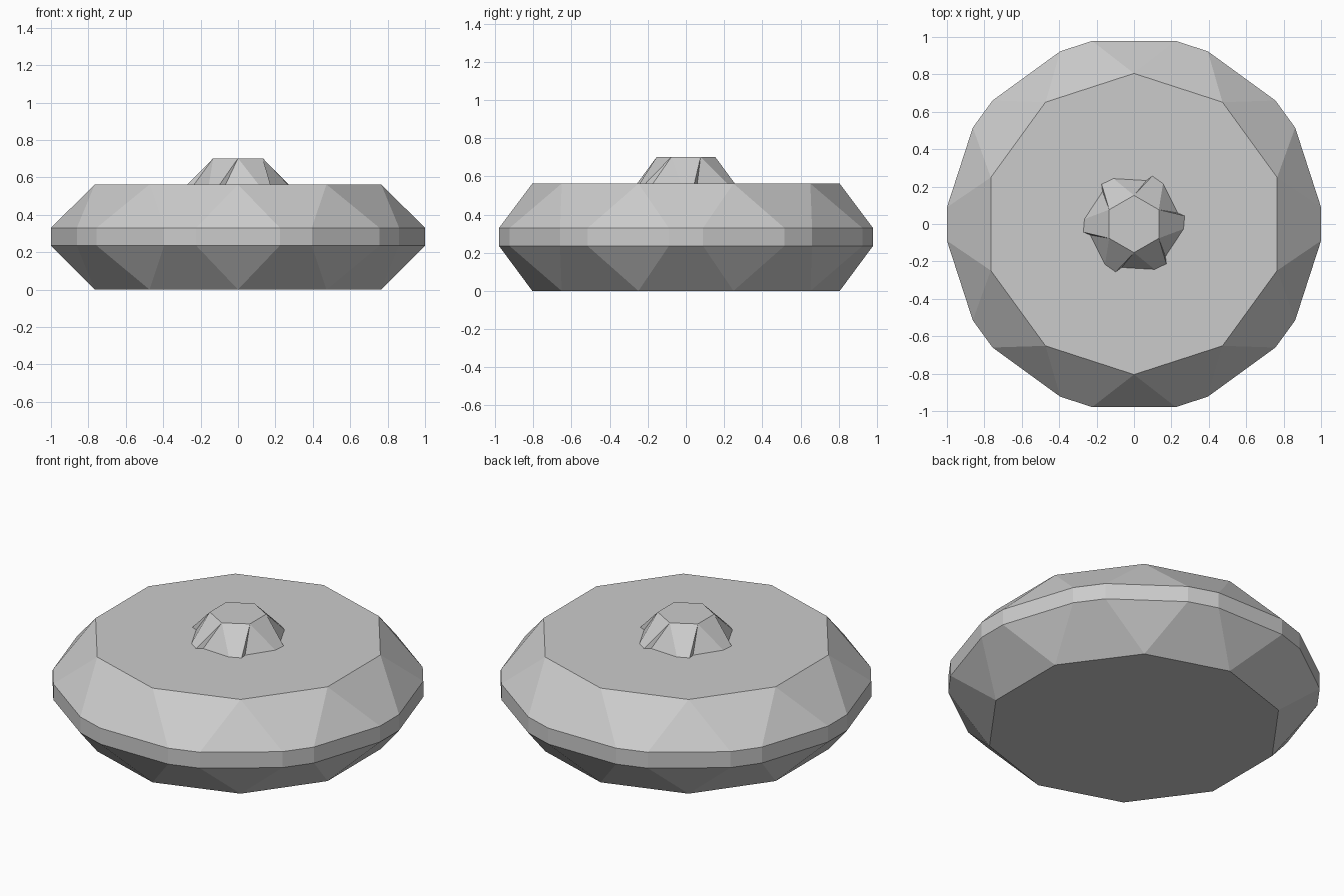
import bpy, bmesh
from math import radians, sin, cos

if "Cube" in bpy.data.objects:
    bpy.data.objects.remove(bpy.data.objects["Cube"])


def polar(r, deg, z):
    return (r * cos(radians(deg)), r * sin(radians(deg)), z)


def finish(name, bm):
    bmesh.ops.recalc_face_normals(bm, faces=bm.faces[:])
    me = bpy.data.meshes.new(name)
    bm.to_mesh(me)
    bm.free()
    ob = bpy.data.objects.new(name, me)
    bpy.context.collection.objects.link(ob)
    return ob


# Faceted body: decagon caps joined to a 20-sided girdle of paired corners
bm = bmesh.new()
N = 10
S = 360 / N
cap = {z: [bm.verts.new(polar(0.805, S * (k + 0.5), z)) for k in range(N)] for z in (0, 0.562)}
ring = {z: [bm.verts.new(polar(1.004, S * k + d, z)) for k in range(N) for d in (-5.13, 5.13)]
        for z in (0.235, 0.33)}
for z in cap:
    bm.faces.new(cap[z])
for cz, rz in ((0, 0.235), (0.562, 0.33)):
    c, r = cap[cz], ring[rz]
    for k in range(N):
        bm.faces.new((c[k - 1], c[k], r[2 * k + 1], r[2 * k]))
        bm.faces.new((c[k], r[(2 * k + 2) % (2 * N)], r[2 * k + 1]))
lo, hi = ring[0.235], ring[0.33]
for i in range(2 * N):
    bm.faces.new((lo[i - 1], lo[i], hi[i], hi[i - 1]))
finish("body", bm)

# Knob: hexagon top with six swirled flaps flaring down to the body
bm = bmesh.new()
M = 6
top = [bm.verts.new(polar(0.153, 60 * k + 30, 0.702)) for k in range(M)]
base = [[bm.verts.new(polar(r, 60 * k + a, 0.56)) for r, a in ((0.268, -5.5), (0.276, 9), (0.243, 14))]
        for k in range(M)]
bm.faces.new(top)
for k in range(M):
    p1, p2, p3 = base[k]
    bm.faces.new((top[k - 1], p1, p2, top[k]))
    bm.faces.new((top[k], p2, p3))
    bm.faces.new((top[k], p3, base[(k + 1) % M][0]))
finish("top_knob", bm)
